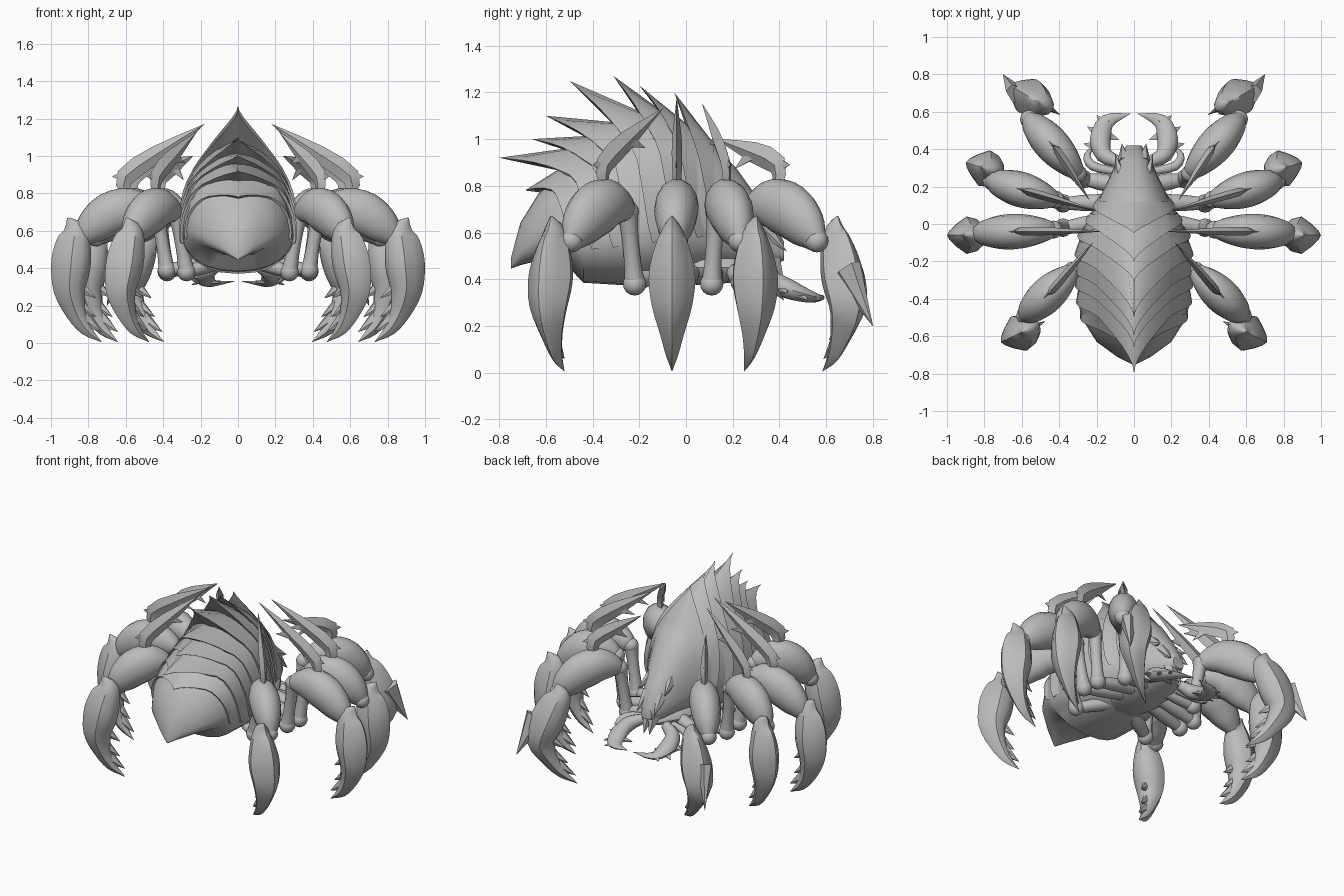
import bpy, bmesh, math
from mathutils import Vector

cube = bpy.data.objects.get("Cube")
if cube:
    bpy.data.objects.remove(cube, do_unlink=True)

grey = bpy.data.materials.new("shell_grey")
grey.use_nodes = True
grey.diffuse_color = (0.5, 0.5, 0.5, 1)
grey.node_tree.nodes["Principled BSDF"].inputs["Base Color"].default_value = (0.5, 0.5, 0.5, 1)
parts = []


def loft(name, rings, closed=True, caps=True, mirror=False):
    """Skin a list of equal point rings."""
    bm = bmesh.new()
    rows = [[bm.verts.new(p) for p in ring] for ring in rings]
    n = len(rows[0])
    for a, b in zip(rows, rows[1:]):
        for i in range(n if closed else n - 1):
            j = (i + 1) % n
            bm.faces.new((a[i], a[j], b[j], b[i]))
    if caps:
        bm.faces.new(rows[0])
        bm.faces.new(rows[-1])
    bmesh.ops.recalc_face_normals(bm, faces=bm.faces)
    mesh = bpy.data.meshes.new(name)
    bm.to_mesh(mesh)
    bm.free()
    mesh.materials.append(grey)
    ob = bpy.data.objects.new(name, mesh)
    bpy.context.collection.objects.link(ob)
    if mirror:
        mod = ob.modifiers.new("Mirror", "MIRROR")
        mod.use_mirror_merge = False
    parts.append(ob)


def smooth_path(path, steps):
    """Catmull-Rom through (x, y, z, width, depth) points."""
    v = [Vector(p) for p in path]
    v = [2 * v[0] - v[1]] + v + [2 * v[-1] - v[-2]]
    out = []
    for i in range(1, len(v) - 2):
        a, b, c, d = v[i - 1:i + 3]
        for k in range(steps):
            t = k / steps
            out.append(0.5 * (2 * b + (c - a) * t + (2 * a - 5 * b + 4 * c - d) * t * t
                              + (3 * b - a - 3 * c + d) * t ** 3))
    return out + [v[-2]]


def limb(name, path, side, sides=12, steps=3, pinch=0.0):
    """Tapered mirrored limb: width along side, depth across it, pinch narrows one edge."""
    pts = smooth_path(path, steps)
    pos = [Vector(p[:3]) for p in pts]
    rings = []
    for i, p in enumerate(pts):
        tan = (pos[min(i + 1, len(pos) - 1)] - pos[max(i - 1, 0)]).normalized()
        u = (side - tan * side.dot(tan)).normalized()
        v = tan.cross(u)
        w, d = max(p[3], 0.001), max(p[4], 0.001)
        ring = []
        for k in range(sides):
            s, c = math.sin(2 * math.pi * k / sides), math.cos(2 * math.pi * k / sides)
            ring.append(pos[i] + u * w * c * (1 - pinch * max(0, s)) + v * d * s)
        rings.append(ring)
    loft(name, rings, mirror=True)


def thorn(name, a, b, r, side, flat=1.0):
    limb(name, [(*a, r * flat, r), (*b, 0, 0)], side, 6, 1)


def ball(name, p, r):
    limb(name, [(p[0], p[1], p[2] + r * math.cos(a), r * math.sin(a), r * math.sin(a))
                for a in [math.pi * k / 8 for k in range(9)]], Y, 12, 1)


X, Y, Z = Vector((1, 0, 0)), Vector((0, 1, 0)), Vector((0, 0, 1))

# Body: stations of y, half width, top, bottom
STATIONS = [(-.75, .01, .49, .445), (-.71, .09, .64, .46), (-.63, .20, .77, .48),
            (-.52, .27, .88, .47), (-.44, .295, .94, .385), (-.2, .31, 1.06, .37),
            (-.06, .29, 1.08, .40), (.1, .205, 1.0, .44), (.22, .145, .87, .45),
            (.34, .09, .70, .45), (.42, .04, .56, .48)]


def body_pt(y, t, off=0.0):
    y = min(max(y, STATIONS[0][0]), STATIONS[-1][0])
    for a, b in zip(STATIONS, STATIONS[1:]):
        if y <= b[0]:
            break
    f = (y - a[0]) / (b[0] - a[0])
    w, top, bot = [a[i] + (b[i] - a[i]) * f for i in (1, 2, 3)]
    mid = bot + 0.34 * (top - bot)
    h = top - mid if math.cos(t) > 0 else mid - bot
    across = math.copysign(abs(math.sin(t)) ** 0.88, math.sin(t))
    return Vector(((w + off) * across, y, mid + (h + off) * math.cos(t)))


loft("body", [[body_pt(s[0], 2 * math.pi * k / 24) for k in range(24)] for s in STATIONS])

# Overlapping back shells, each drawn out into a broad crest fin
SHELLS = [(.12, .0, -.05, 1.2), (.05, -.08, -.2, 1.23), (-.03, -.17, -.31, 1.27),
          (-.1, -.27, -.5, 1.25), (-.2, -.36, -.6, 1.1), (-.28, -.44, -.66, 1.0),
          (-.36, -.53, -.8, .92), (-.48, -.62, -.69, .78)]
for i, (start, edge, tip_y, tip_z) in enumerate(SHELLS):
    tip = Vector((0, tip_y, tip_z))
    front, rim, under = [], [], []
    for t in [math.radians(a) for a in range(-104, 105, 8)]:
        pull = max(0, 1 - abs(t) / 0.72) ** 0.8
        rear = edge + 0.07 * abs(t)
        front.append(body_pt(max(start, rear + .04), t, 0.002))
        rim.append(body_pt(rear, t, 0.014).lerp(tip, pull))
        under.append(body_pt(rear + 0.01, t, -0.02))
    loft(f"back_shell_{i + 1}", [front, rim, under], closed=False, caps=False)

# Thorax and head
thorax = [(-.2, .05), (-.1, .14), (.08, .17), (.25, .13), (.38, .05)]
loft("thorax", [[(r * math.cos(a), y, .45 + r * .45 * math.sin(a))
                 for a in [math.pi * k / 8 for k in range(16)]] for y, r in thorax])
thorn("head_horn", (.05, .33, .62), (.065, .43, .52), .04, X)
thorn("brow_horn", (.07, .25, .7), (.1, .37, .64), .05, X, .7)
thorn("snout", (.02, .36, .50), (.02, .42, .38), .05, X)

# Pincers with outer spines, and thin feelers
limb("pincer", [(.08, .33, .43, .03, .03), (.16, .37, .39, .045, .045), (.18, .46, .35, .04, .055),
                (.14, .55, .32, .02, .04), (.02, .59, .33, 0, 0)], Z)
for a, b in [((.19, .41, .36), (.27, .43, .34)), ((.18, .48, .34), (.25, .52, .31)),
             ((.15, .53, .33), (.20, .58, .31)), ((.16, .48, .33), (.08, .45, .32))]:
    thorn("pincer_spine", a, b, .04, Z, .5)
limb("feeler", [(.1, .28, .42, .02, .02), (.22, .31, .40, .025, .025), (.25, .37, .36, .018, .018),
                (.2, .42, .31, 0, 0)], Z)

# Legs: elbow, hip, knee, outermost shin point, shin direction, lean, curl, blade tip
LEGS = {
    "rear": ((.27, .24, .39), (.30, .27), (.56, .56), (.68, .75), (.86, .5), .3, .2, (.24, .13, 1.0)),
    "mid_rear": ((.38, .11, .38), (.42, .13), (.76, .23), (.90, .33), (.95, .3), 0, 0, (.2, .07, 1.15)),
    "mid_front": ((.38, -.02, .39), (.43, -.03), (.84, -.05), (1.0, -.06), (1, 0), 0, 0, (.18, -.04, 1.17)),
    "front": ((.275, -.22, .38), (.33, -.25), (.58, -.49), (.72, -.635), (.9, -.42), .12, 0, (.22, -.1, 1.13)),
}
# Fraction along thigh, height, half width, half depth
THIGH = [(-.02, .665, .03, .03), (.1, .70, .06, .07), (.35, .72, .088, .11),
         (.62, .69, .094, .118), (.85, .62, .075, .095), (1, .56, .04, .05)]
# Inward distance, height, half width, half depth
SHIN = [(.09, .67, .004, .004), (.125, .6, .05, .07), (.115, .5, .085, .1), (.105, .4, .1, .105),
        (.1, .28, .085, .085), (.135, .16, .05, .055), (.19, .07, .025, .032), (.27, .006, 0, 0)]

for leg, (elbow, hip, knee, outer, way, lean, curl, tip) in LEGS.items():
    hip, knee, outer = Vector(hip), Vector(knee), Vector(outer)
    way = Vector(way).normalized()
    run = (knee - hip).normalized()
    side = Vector((-run.y, run.x, 0))
    shin_side = Vector((-way.y, way.x, 0))

    def at(s, z):
        p = outer - way * (s + lean * max(0, z - .3) + curl * max(0, .3 - z))
        return Vector((p.x, p.y, z))

    # Jointed hip tubes
    root = Vector((.08, elbow[1] * .7 + .04, .44))
    e = Vector(elbow)
    top = Vector((*hip, .69))
    limb(f"{leg}_hip", [(*root, .04, .04), (*root.lerp(e, .5), .045, .04), (*e, .032, .032)], Y)
    limb(f"{leg}_upper_hip", [(*e, .045, .045), (*e.lerp(top, .3), .036, .036),
                              (*e.lerp(top, .7), .036, .036), (*top, .045, .045)], Y)
    ball(f"{leg}_elbow", e, .05)
    ball(f"{leg}_hip_ball", top, .048)
    # Thigh and shin
    limb(f"{leg}_thigh", [(*hip.lerp(knee, f), z, w, d) for f, z, w, d in THIGH], side, 14)
    ball(f"{leg}_knee", (*knee, .565), .05)
    limb(f"{leg}_shin", [(*at(s, z), w, d) for s, z, w, d in SHIN], shin_side, 12, pinch=.55)
    # Claws on the inner edge of the shin
    for z, s in ((.31, .14), (.21, .14), (.13, .17)):
        thorn(f"{leg}_claw", at(s, z), at(s + .1, z - .07), .045, shin_side, .6)
    # Hooked blade over the thigh
    base = hip.lerp(knee, .42)
    b = Vector((*base, .8))
    tip = Vector(tip)
    bend = Vector((*base, .89))
    blade = bend.lerp(tip, .4) + Z * .01
    limb(f"{leg}_blade", [(*b, .016, .025), (*bend, .022, .05), (*blade, .02, .045),
                          (*tip, 0, 0)], side, 4, 2)
    thorn(f"{leg}_blade_barb", bend, Vector((*(base + run * .07), .89)), .04, side, .3)
    thorn(f"{leg}_blade_prong", blade, blade.lerp(tip, .5) - Z * .1, .035, side, .3)

# Heel spur on the rear shins
thorn("heel_spur", (.62, .69, .44), (.70, .80, .2), .08, Vector((-.6, .8, 0)), .6)

# Smooth shading with sharp creases
bpy.ops.object.select_all(action="DESELECT")
for ob in parts:
    ob.select_set(True)
bpy.context.view_layer.objects.active = parts[0]
bpy.ops.object.shade_smooth_by_angle(angle=math.radians(35))
